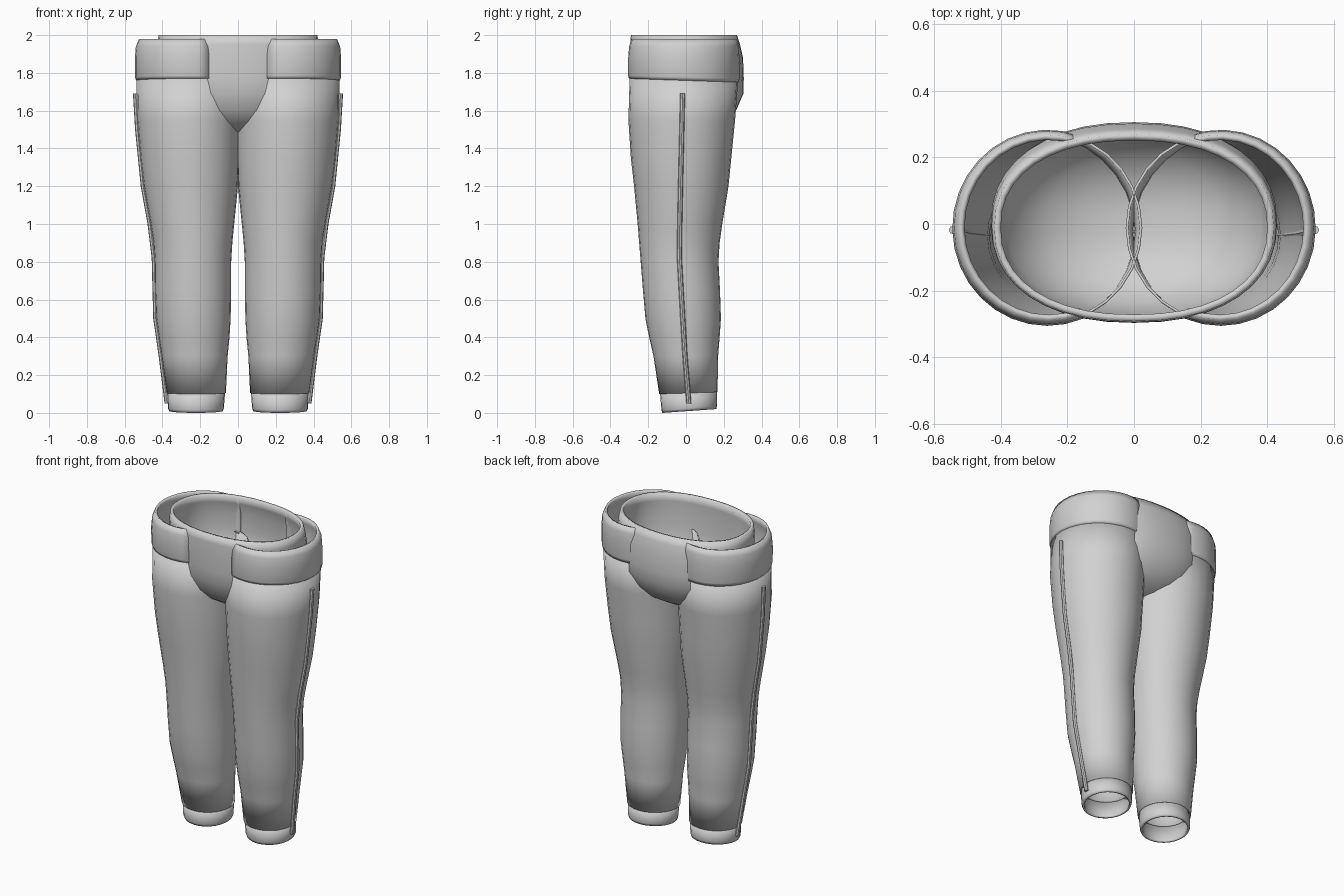
import bpy, bmesh, math

fabric = bpy.data.materials.new("grey_fabric")
fabric.diffuse_color = (0.64, 0.64, 0.64, 1)


def spow(v, p):
    return math.copysign(abs(v) ** p, v)


def loft(name, rows, seg, power=2.0, arc=None, caps=(False, False),
         thickness=0.0, mirror=False):
    """Skin stacked oval rows: (z, back lift, x min, x max, y min, y max)."""
    bm = bmesh.new()
    if arc:
        angles = [math.radians(arc[0] + (arc[1] - arc[0]) * i / seg) for i in range(seg + 1)]
    else:
        angles = [2 * math.pi * i / seg for i in range(seg)]
    rings = []
    for z, lift, x0, x1, y0, y1 in rows:
        ring = []
        for a in angles:
            c, s = spow(math.cos(a), 2 / power), spow(math.sin(a), 2 / power)
            ring.append(bm.verts.new(((x0 + x1) / 2 + c * (x1 - x0) / 2,
                                      (y0 + y1) / 2 + s * (y1 - y0) / 2,
                                      z + lift * (s + 1) / 2)))
        rings.append(ring)
    n = len(angles)
    for low, high in zip(rings, rings[1:]):
        for i in range(n - 1 if arc else n):
            j = (i + 1) % n
            bm.faces.new((low[i], low[j], high[j], high[i]))
    if caps[0]:
        bm.faces.new(rings[0][::-1])
    if caps[1]:
        bm.faces.new(rings[-1])
    mesh = bpy.data.meshes.new(name)
    bm.to_mesh(mesh)
    bm.free()
    mesh.materials.append(fabric)
    ob = bpy.data.objects.new(name, mesh)
    bpy.context.collection.objects.link(ob)
    if thickness:
        mod = ob.modifiers.new("shell", "SOLIDIFY")
        mod.thickness = thickness
        mod.offset = -1
    if mirror:
        ob.modifiers.new("mirror", "MIRROR")
    bpy.ops.object.select_all(action="DESELECT")
    ob.select_set(True)
    bpy.context.view_layer.objects.active = ob
    bpy.ops.object.shade_smooth_by_angle(angle=math.radians(40))
    return ob


# Trouser legs, open tubes
loft("legs", [
    (0.10, 0.01, 0.064, 0.378, -0.142, 0.167),
    (0.30, 0, 0.055, 0.405, -0.172, 0.170),
    (0.40, 0, 0.045, 0.420, -0.195, 0.178),
    (0.50, 0, 0.039, 0.434, -0.215, 0.185),
    (0.65, 0, 0.036, 0.440, -0.228, 0.180),
    (0.80, 0, 0.036, 0.442, -0.240, 0.172),
    (0.90, 0, 0.030, 0.448, -0.248, 0.178),
    (1.00, 0, 0.020, 0.464, -0.256, 0.192),
    (1.20, 0, 0.000, 0.500, -0.275, 0.225),
    (1.35, 0, -0.006, 0.518, -0.292, 0.240),
    (1.55, 0, -0.012, 0.534, -0.305, 0.260),
    (1.785, -0.02, -0.025, 0.538, -0.298, 0.276),
], 28, thickness=0.008, mirror=True)

# Ankle cuffs
loft("ankle_cuffs", [
    (0.00, 0.02, 0.080, 0.365, -0.125, 0.160),
    (0.015, 0.02, 0.075, 0.371, -0.130, 0.164),
    (0.11, 0.01, 0.068, 0.373, -0.138, 0.163),
], 28, thickness=0.012, mirror=True)

# Seat: bowl-shaped crotch rising to the waist opening
loft("seat", [
    (1.475, 0, -0.06, 0.06, -0.06, 0.06),
    (1.495, 0, -0.17, 0.17, -0.135, 0.14),
    (1.54, 0, -0.27, 0.27, -0.205, 0.215),
    (1.60, 0, -0.34, 0.34, -0.255, 0.265),
    (1.69, 0, -0.40, 0.40, -0.288, 0.304),
    (1.77, 0, -0.425, 0.425, -0.296, 0.306),
    (1.88, 0, -0.43, 0.43, -0.297, 0.302),
    (1.95, 0, -0.428, 0.428, -0.296, 0.286),
    (2.00, 0, -0.42, 0.42, -0.292, 0.270),
], 40, power=2.25, caps=(True, False), thickness=0.02)

# Hip bands wrapped round the outside of each leg top
loft("hip_bands", [
    (1.77, -0.02, -0.022, 0.540, -0.302, 0.279),
    (1.785, -0.015, -0.025, 0.545, -0.306, 0.283),
    (1.88, 0, -0.025, 0.546, -0.306, 0.283),
    (1.94, 0, -0.022, 0.541, -0.301, 0.280),
    (1.98, 0, -0.010, 0.524, -0.288, 0.268),
], 20, arc=(-112, 110), thickness=0.016, mirror=True)

# Raised side piping
r = 0.013
path = [(0.05, 0.376, 0.015), (0.3, 0.407, -0.005), (0.5, 0.436, -0.017),
        (0.82, 0.444, -0.035), (1.0, 0.466, -0.033), (1.2, 0.502, -0.029),
        (1.5, 0.532, -0.022), (1.69, 0.543, -0.018)]
loft("side_piping", [(z, 0, x - r, x + r, y - r, y + r) for z, x, y in path],
     8, caps=(True, True), mirror=True)
